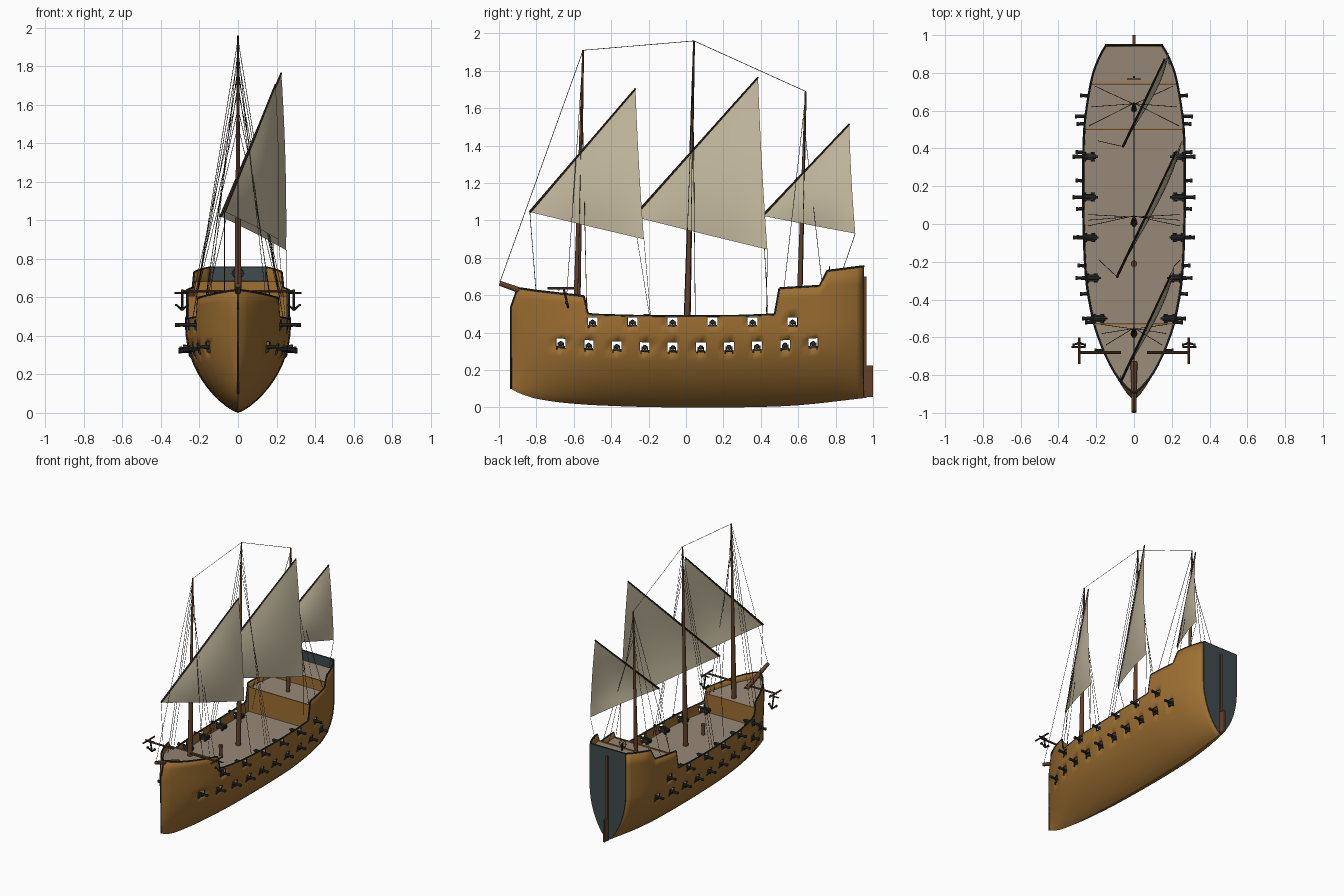
import bpy, bmesh, math
from mathutils import Vector

if "Cube" in bpy.data.objects:
    bpy.data.objects.remove(bpy.data.objects["Cube"])


def srgb(r, g, b):
    f = lambda c: c / 12.92 if c <= 0.04045 else ((c + 0.055) / 1.055) ** 2.4
    return (f(r / 255), f(g / 255), f(b / 255), 1)


MATS = {}
for mname, col in dict(hull_wood=(158, 112, 50), deck_wood=(150, 136, 118), mast_wood=(98, 66, 42),
                       yard_wood=(66, 52, 40), sail_cloth=(204, 193, 165), stern_slate=(64, 75, 79),
                       rail_dark=(42, 46, 46), iron=(46, 46, 44), rope=(62, 56, 48)).items():
    MATS[mname] = bpy.data.materials.new(mname)
    MATS[mname].diffuse_color = srgb(*col)


def finish(name, bm, *mats, angle=None, recalc=True):
    if recalc:
        bmesh.ops.recalc_face_normals(bm, faces=bm.faces)
    me = bpy.data.meshes.new(name)
    bm.to_mesh(me)
    bm.free()
    for m in mats:
        me.materials.append(MATS[m])
    ob = bpy.data.objects.new(name, me)
    bpy.context.collection.objects.link(ob)
    if angle:
        bpy.ops.object.select_all(action='DESELECT')
        ob.select_set(True)
        bpy.context.view_layer.objects.active = ob
        bpy.ops.object.shade_smooth_by_angle(angle=math.radians(angle))
    return ob


def rod(bm, a, b, r0, r1=None, seg=8):
    a, b = Vector(a), Vector(b)
    d = b - a
    M = d.to_track_quat('Z', 'Y').to_matrix().to_4x4()
    M.translation = (a + b) / 2
    bmesh.ops.create_cone(bm, cap_ends=True, segments=seg, radius1=r0,
                          radius2=r0 if r1 is None else r1, depth=d.length, matrix=M)


def box(bm, c, s):
    for v in bmesh.ops.create_cube(bm, size=1)['verts']:
        v.co = Vector((c[0] + v.co.x * s[0], c[1] + v.co.y * s[1], c[2] + v.co.z * s[2]))


def interp(pts, x, smooth=False):
    if x <= pts[0][0]:
        return pts[0][1]
    for i in range(len(pts) - 1):
        (x0, y0), (x1, y1) = pts[i], pts[i + 1]
        if x <= x1:
            t, h = (x - x0) / (x1 - x0), x1 - x0
            if not smooth:
                return y0 + (y1 - y0) * t
            s = (y1 - y0) / h
            m0 = (y1 - pts[i - 1][1]) / (x1 - pts[i - 1][0]) if i else s
            m1 = (pts[i + 2][1] - y0) / (pts[i + 2][0] - x0) if i + 2 < len(pts) else s
            return ((2*t**3 - 3*t*t + 1) * y0 + (t**3 - 2*t*t + t) * h * m0
                    + (3*t*t - 2*t**3) * y1 + (t**3 - t*t) * h * m1)
    return pts[-1][1]


# hull lines: half breadth, keel height and rail height along y
BEAM = [(-.935, 0), (-.9, .035), (-.8, .1), (-.7, .153), (-.6, .193), (-.5, .223), (-.3, .257),
        (0, .272), (.3, .274), (.5, .268), (.65, .25), (.8, .22), (.9, .18), (.95, .15)]
KEEL = [(-.935, .1), (-.9, .08), (-.8, .047), (-.6, .02), (-.3, .005), (0, 0), (.3, .001), (.6, .012), (.95, .05)]
RAIL = [(-.935, .638), (-.9, .635), (-.545, .595), (-.525, .497), (-.3, .49), (0, .487), (.3, .49), (.475, .497),
        (.5, .637), (.715, .65), (.755, .73), (.95, .755)]
UPPER = [-.5 + .214 * i for i in range(6)]
LOWER = [-.67 + .15 * i for i in range(10)]
keel = lambda y: interp(KEEL, y, True)
rail = lambda y: interp(RAIL, y)
low_z = lambda y: .32 + .05 * y * y


def half(y, z):
    k = keel(y)
    u = max(0, min(1, (z - k) / (.45 - k)))
    return max(0, interp(BEAM, y, True)) * (1 - (1 - u) ** 2) ** .77


def rake(y, z):
    return y + max(0, z - .54) * .37 * max(0, min(1, (-.8 - y) / .135))


def rows(y):
    k, lo, top = keel(y), low_z(y), rail(y)
    zs = [k + (lo - .026 - k) * (j / 9) ** 1.4 for j in range(10)]
    return zs + [lo + .026, .397, .432, .482] + [.482 + (top - .482) * j / 3 for j in (1, 2, 3)]


# hull shell with open gun ports
cand = [c + s * .026 for c in UPPER + LOWER for s in (-1, 1)] + [p[0] for p in RAIL] + [-.92, -.885, -.86]
ys = sorted(cand)
ys = [y for i, y in enumerate(ys) if i == 0 or y - ys[i - 1] > .0025]
for y in [-.935 + i * 1.885 / 50 for i in range(51)]:
    if min(abs(y - q) for q in ys) > .014:
        ys.append(y)
ys.sort()
bm = bmesh.new()
grid = []
for y in ys:
    zs = rows(y)
    loop = [(-1, z) for z in reversed(zs[1:])] + [(0, zs[0])] + [(1, z) for z in zs[1:]]
    grid.append([bm.verts.new((s * half(y, z), rake(y, z), z)) for s, z in loop])
for a, b in zip(grid, grid[1:]):
    for k in range(len(a) - 1):
        y = (a[k].co.y + b[k].co.y) / 2
        z = (a[k].co.z + b[k].co.z + a[k+1].co.z + b[k+1].co.z) / 4
        port = (any(abs(y - c) < .026 for c in UPPER) and .432 < z < .482) or \
               (any(abs(y - c) < .026 for c in LOWER) and abs(z - low_z(y)) < .026)
        if not port:
            bm.faces.new((a[k], b[k], b[k+1], a[k+1]))
bmesh.ops.remove_doubles(bm, verts=bm.verts, dist=.0003)
hull = finish('hull', bm, 'hull_wood', 'rail_dark', angle=35, recalc=False)
sol = hull.modifiers.new('planking', 'SOLIDIFY')
sol.thickness, sol.offset, sol.material_offset_rim = .01, -1, 1


# flat cross-section plate used for stern and bulkheads
def section_plate(name, y, z0, thick, mat, z1=None):
    z1 = rail(y) if z1 is None else z1
    zs = [z0 + (z1 - z0) * (j / 16) ** 1.3 for j in range(17)]
    side = [(half(y, z) - .002, z) for z in zs]
    pts = side + [(-x, z) for x, z in reversed(side)]
    b = bmesh.new()
    f = b.faces.new([b.verts.new((x, y, z)) for x, z in pts])
    ext = bmesh.ops.extrude_face_region(b, geom=[f])['geom']
    for v in ext:
        if isinstance(v, bmesh.types.BMVert):
            v.co.y += thick
    bmesh.ops.remove_doubles(b, verts=b.verts, dist=.0002)
    finish(name, b, mat)


section_plate('stern_transom', .942, keel(.942) + .004, .011, 'stern_slate')
section_plate('forecastle_bulkhead', -.535, .41, .008, 'hull_wood', .562)
section_plate('quarterdeck_bulkhead', .497, .41, .008, 'hull_wood', .607)
section_plate('poop_bulkhead', .738, .59, .008, 'hull_wood', .682)


# decks following the hull outline
def deck(name, y0, y1, z0, z1):
    b = bmesh.new()
    prev = None
    for i in range(25):
        t = i / 24
        y, z = y0 + (y1 - y0) * t, z0 + (z1 - z0) * t
        w = max(.002, half(y, z) - .005)
        cur = [b.verts.new((s * w, rake(y, z), z + d)) for s, d in ((-1, 0), (1, 0), (1, -.008), (-1, -.008))]
        if prev:
            for k in range(4):
                b.faces.new((prev[k], prev[k-1], cur[k-1], cur[k]))
        prev = cur
    finish(name, b, 'deck_wood')


deck('main_deck', -.8, .94, .42, .42)
deck('forecastle_deck', -.915, -.53, .588, .558)
deck('quarterdeck', .5, .94, .60, .605)
deck('poop_deck', .74, .94, .675, .685)

# dark rail cap and stem
bm = bmesh.new()
for s in (-1, 1):
    pts = [(s * max(0, half(y, rail(y)) - .004), rake(y, rail(y)), rail(y)) for y in ys]
    for a, b in zip(pts, pts[1:]):
        rod(bm, a, b, .006, seg=6)
rod(bm, (-.15, .948, .755), (.15, .948, .755), .006, seg=6)
rod(bm, (0, -.935, .1), (0, -.935, .54), .005, seg=6)
rod(bm, (0, -.935, .54), (0, -.9, .638), .005, seg=6)
finish('rail_and_stem', bm, 'rail_dark')

# sternpost and rudder
bm = bmesh.new()
box(bm, (0, .958, .375), (.016, .012, .65))
box(bm, (0, .981, .14), (.014, .038, .17))
finish('rudder', bm, 'mast_wood')

# guns with carriages in every port
for name, centres, hz, dz in (('upper_guns', UPPER, lambda y: .457, .02), ('lower_guns', LOWER, low_z, .0)):
    bm = bmesh.new()
    for c in centres:
        z = hz(c)
        tip = half(c, z) + .052
        for s in (-1, 1):
            rod(bm, (s * (tip - .125), c, z), (s * tip, c, z), .013, .008)
            rod(bm, (s * (tip - .012), c, z), (s * tip, c, z), .011)
            rod(bm, (s * (tip - .135), c, z), (s * (tip - .125), c, z), .006)
            box(bm, (s * (tip - .085), c, z - .018), (.065, .034, .012))
            for q in (-1, 1):
                box(bm, (s * (tip - .085), c + q * .014, z - .006), (.055, .007, .02))
                for e in (-.022, .022):
                    x = s * (tip - .085 + e)
                    rod(bm, (x, c + q * .017, z - .024), (x, c + q * .024, z - .024), .009)
    finish(name, bm, 'iron', angle=40)

# masts and bowsprit
MASTS = {'fore': ((0, -.583, .55), (0, -.55, 1.91)), 'main': ((0, .005, .42), (0, .043, 1.96)),
         'mizzen': ((0, .608, .6), (0, .64, 1.69))}
for n, (a, b) in MASTS.items():
    bm = bmesh.new()
    rod(bm, a, b, .019 if n != 'mizzen' else .015, .005, 12)
    finish(n + '_mast', bm, 'mast_wood', angle=40)
bm = bmesh.new()
rod(bm, (0, -.73, .57), (0, -.996, .664), .018, .013, 12)
finish('bowsprit', bm, 'mast_wood', angle=40)

# lateen sails: tack, peak, clew
SAILS = {'fore': ((-.07, -.835, 1.045), (.195, -.27, 1.705), (.21, -.225, .90)),
         'main': ((-.09, -.28, 1.02), (.225, .385, 1.765), (.25, .435, .845)),
         'mizzen': ((-.058, .41, 1.025), (.162, .873, 1.515), (.18, .905, .93))}
for n, tri in SAILS.items():
    A, P, C = map(Vector, tri)
    nrm = (P - A).cross(C - A).normalized()
    nrm = nrm if nrm.x > 0 else -nrm
    N = 12
    bm = bmesh.new()
    vs = {}
    for i in range(N + 1):
        for j in range(N + 1 - i):
            u, v = i / N, j / N
            w = 1 - u - v
            bulge = .6 * u * v * w + .04 * v * (u + w)
            vs[i, j] = bm.verts.new(A * w + P * u + C * v + nrm * bulge)
    for i in range(N):
        for j in range(N - i):
            bm.faces.new((vs[i, j], vs[i+1, j], vs[i, j+1]))
            if i + j < N - 1:
                bm.faces.new((vs[i+1, j], vs[i+1, j+1], vs[i, j+1]))
    finish(n + '_sail', bm, 'sail_cloth', angle=40)
    bm = bmesh.new()
    rod(bm, A, P, .007, .005, 8)
    finish(n + '_yard', bm, 'yard_wood', angle=40)

# rigging: stays, shrouds and sheets
bm = bmesh.new()
line = lambda a, b: rod(bm, a, b, .0016, seg=4)
tops = [MASTS[k][1] for k in ('fore', 'main', 'mizzen')]
line((0, -.995, .67), tops[0])
line(tops[0], tops[1])
line(tops[1], tops[2])
for s in (-1, 1):
    for (tx, ty, tz), feet in ((tops[0], (-.64, -.58, -.53)), (tops[1], (-.01, .02, .05)), (tops[2], (.52, .62, .73))):
        for k, y in enumerate(feet):
            zt = tz - .02 - .09 * k
            line((0, ty - .003 * k, zt), (s * (half(y, rail(y)) - .03), y, rail(y) - .04))
for n, y, sx in (('fore', -.19, 1), ('main', .43, 1), ('mizzen', .84, 1)):
    line(SAILS[n][2], (sx * (half(y, rail(y)) - .02), y, rail(y)))
for n, y in (('fore', -.8), ('main', -.19), ('mizzen', .44)):
    line(SAILS[n][0], (-half(y, rail(y)) * .7, y, rail(y) - .03))
finish('rigging', bm, 'rope')

# cathead beams and hanging anchors
beams, anchors = bmesh.new(), bmesh.new()
for s in (-1, 1):
    rod(beams, (s * .07, -.68, .632), (s * .295, -.68, .632), .007)
    rod(beams, (s * .29, -.74, .637), (s * .29, -.6, .637), .006)
    rod(anchors, (s * .29, -.655, .64), (s * .29, -.63, .535), .006)
    rod(anchors, (s * .258, -.652, .622), (s * .33, -.652, .622), .005)
    for q in (-1, 1):
        rod(anchors, (s * .29, -.63, .535), (s * .29 + q * .032, -.64, .562), .007, .004)
        box(anchors, (s * .29 + q * .03, -.64, .56), (.012, .016, .012))
finish('cathead_beams', beams, 'mast_wood')
finish('anchors', anchors, 'iron')

# capstan on the main deck
bm = bmesh.new()
rod(bm, (0, -.21, .42), (0, -.21, .485), .013, .011, 12)
rod(bm, (0, -.21, .485), (0, -.21, .5), .017, seg=12)
finish('capstan', bm, 'mast_wood', angle=40)

# steering wheel on the poop
bm = bmesh.new()
box(bm, (0, .778, .7), (.012, .01, .05))
P = [Vector((.028 * math.cos(a * math.pi / 6), .768, .725 + .028 * math.sin(a * math.pi / 6))) for a in range(12)]
for i in range(12):
    rod(bm, P[i - 1], P[i], .003, seg=6)
for i in range(0, 12, 2):
    c = Vector((0, .768, .725))
    rod(bm, c, c + (P[i] - c) * 1.3, .002, seg=6)
finish('steering_wheel', bm, 'yard_wood')

for m in bpy.data.materials:
    if m.users and not m.is_grease_pencil:
        m.use_nodes = True
        m.node_tree.nodes["Principled BSDF"].inputs["Base Color"].default_value = m.diffuse_color
